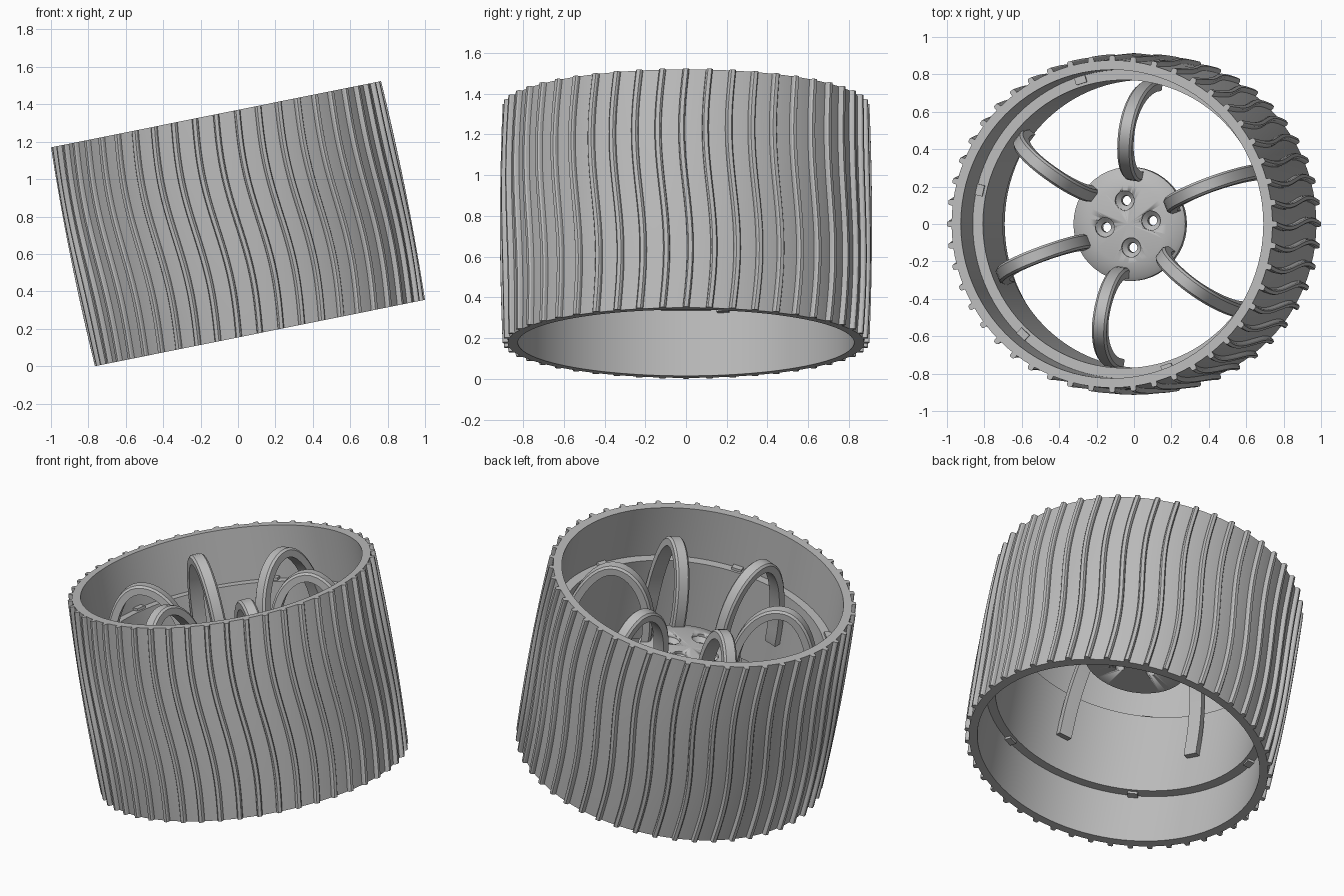
import bpy, bmesh, math
from mathutils import Matrix, Vector

if "Cube" in bpy.data.objects:
    bpy.data.objects.remove(bpy.data.objects["Cube"])

H = 0.5965                      # half width of the wheel
TILT = Matrix.Translation((0, 0, 0.762)) @ Matrix.Rotation(math.radians(-11.36), 4, 'Y')

grey = bpy.data.materials.new("plain_grey")
grey.diffuse_color = (0.5, 0.5, 0.5, 1)
grey.use_nodes = True
grey.node_tree.nodes["Principled BSDF"].inputs["Base Color"].default_value = grey.diffuse_color


def finish(name, bm, angle=30):
    """Turn a bmesh into a tilted, shaded object."""
    bmesh.ops.remove_doubles(bm, verts=bm.verts, dist=1e-5)
    bmesh.ops.recalc_face_normals(bm, faces=bm.faces)
    me = bpy.data.meshes.new(name)
    bm.to_mesh(me)
    bm.free()
    me.materials.append(grey)
    ob = bpy.data.objects.new(name, me)
    ob.matrix_world = TILT
    bpy.context.collection.objects.link(ob)
    bpy.ops.object.select_all(action='DESELECT')
    ob.select_set(True)
    bpy.context.view_layer.objects.active = ob
    bpy.ops.object.shade_smooth_by_angle(angle=math.radians(angle))
    return ob


def lathe(bm, profile, n, centre=(0, 0)):
    """Spin a closed (r, z) profile about a vertical axis."""
    rings = []
    for i in range(n):
        a = 2 * math.pi * i / n
        rings.append([bm.verts.new((centre[0] + r * math.cos(a), centre[1] + r * math.sin(a), z))
                      for r, z in profile])
    m = len(profile)
    for i in range(n):
        p, q = rings[i], rings[(i + 1) % n]
        for j in range(m):
            k = (j + 1) % m
            if profile[j][0] == 0 and profile[k][0] == 0:
                continue
            if profile[j][0] == 0:
                bm.faces.new((p[j], p[k], q[k]))
            elif profile[k][0] == 0:
                bm.faces.new((p[j], p[k], q[j]))
            else:
                bm.faces.new((p[j], p[k], q[k], q[j]))


def sweep(bm, sections):
    """Skin a list of equal point loops and cap both ends."""
    loops = [[bm.verts.new(p) for p in s] for s in sections]
    n = len(loops[0])
    for a, b in zip(loops, loops[1:]):
        for j in range(n):
            k = (j + 1) % n
            bm.faces.new((a[j], a[k], b[k], b[j]))
    bm.faces.new(loops[0])
    bm.faces.new(loops[-1])


def crown(z):
    return 0.013 * (1 - (z / H) ** 2)


# tyre: crowned outside, stepped inside where the rim ring sits
bm = bmesh.new()
outer = [(0.875 + crown(z), z) for z in [H * (i / 8 - 1) for i in range(17)]]
inner = [(0.825, H), (0.825, 0.27), (0.77, 0.27), (0.77, -0.27), (0.825, -0.27), (0.825, -H)]
lathe(bm, outer + inner, 96)
finish("tyre", bm)

# tread ribs: 48 wavy bars across the tyre
bm = bmesh.new()
for i in range(48):
    base = 2 * math.pi * i / 48
    sections = []
    for s in range(25):
        z = H * (s / 12 - 1)
        a = base - 0.024 * math.sin(math.pi * z / H)
        r = 0.875 + crown(z)
        sections.append([((r + dr) * math.cos(a + w / r), (r + dr) * math.sin(a + w / r), z)
                         for dr, w in ((-0.01, -0.017), (0.017, -0.015), (0.025, -0.009),
                                       (0.025, 0.009), (0.017, 0.015), (-0.01, 0.017))])
    sweep(bm, sections)
finish("tread_ribs", bm, 25)

# small locating blocks on both ledges of the rim
bm = bmesh.new()
for i in range(6):
    for side in (-1, 1):
        m = (Matrix.Rotation(math.radians(47 + 60 * i), 4, 'Z')
             @ Matrix.Translation((0.805, 0, side * 0.27))
             @ Matrix.Diagonal((0.04, 0.06, 0.03, 1)))
        bmesh.ops.create_cube(bm, size=1, matrix=m)
finish("rim_blocks", bm)

# spokes: six arches rising from the hub and dropping down the rim wall
bm = bmesh.new()
path = []
for k in range(25):                       # half ellipse over the top
    t = math.pi * (1 - k / 24)
    drop = 0.40 if k < 12 else 0.58
    path.append(Vector((0.505 + 0.245 * math.cos(t), 0, 0.555 - drop * (1 - math.sin(t)))))
path.insert(0, Vector((0.262, 0, 0.12)))
path.append(Vector((0.755, 0, -0.05)))
HW, HT, B = 0.04, 0.027, 0.012            # half width, half thickness, bevel
SECTION = ((-HW, -HT), (HW, -HT), (HW, HT - B), (HW - B, HT), (B - HW, HT), (-HW, HT - B))
for i in range(6):
    rot = Matrix.Rotation(math.radians(22 + 60 * i), 4, 'Z')
    sections = []
    for k, p in enumerate(path):
        d = (path[min(k + 1, len(path) - 1)] - path[max(k - 1, 0)]).normalized()
        up = Vector((-d.z, 0, d.x))
        sections.append([rot @ (p + Vector((0, w, 0)) + up * h) for w, h in SECTION])
    sweep(bm, sections)
finish("spokes", bm)

# hub: shallow domed disc with four countersunk holes
bm = bmesh.new()
lathe(bm, [(0, 0.08), (0.305, 0.08), (0.305, 0.125), (0.285, 0.14), (0.21, 0.165), (0, 0.17)], 48)
hub = finish("hub", bm)

bm = bmesh.new()
for i in range(4):
    a = math.radians(8 + 90 * i)
    lathe(bm, [(0, 0), (0.026, 0), (0.026, 0.125), (0.052, 0.15), (0.052, 0.25), (0, 0.25)], 24,
          (0.127 * math.cos(a), 0.127 * math.sin(a)))
cutter = finish("hole_cutter", bm)
cutter.hide_render = True
mod = hub.modifiers.new("holes", 'BOOLEAN')
mod.object = cutter
mod.operation = 'DIFFERENCE'
mod.solver = 'EXACT'
bpy.ops.object.select_all(action='DESELECT')
hub.select_set(True)
bpy.context.view_layer.objects.active = hub
bpy.context.view_layer.update()
bpy.ops.object.modifier_apply(modifier="holes")
bpy.data.objects.remove(cutter)
